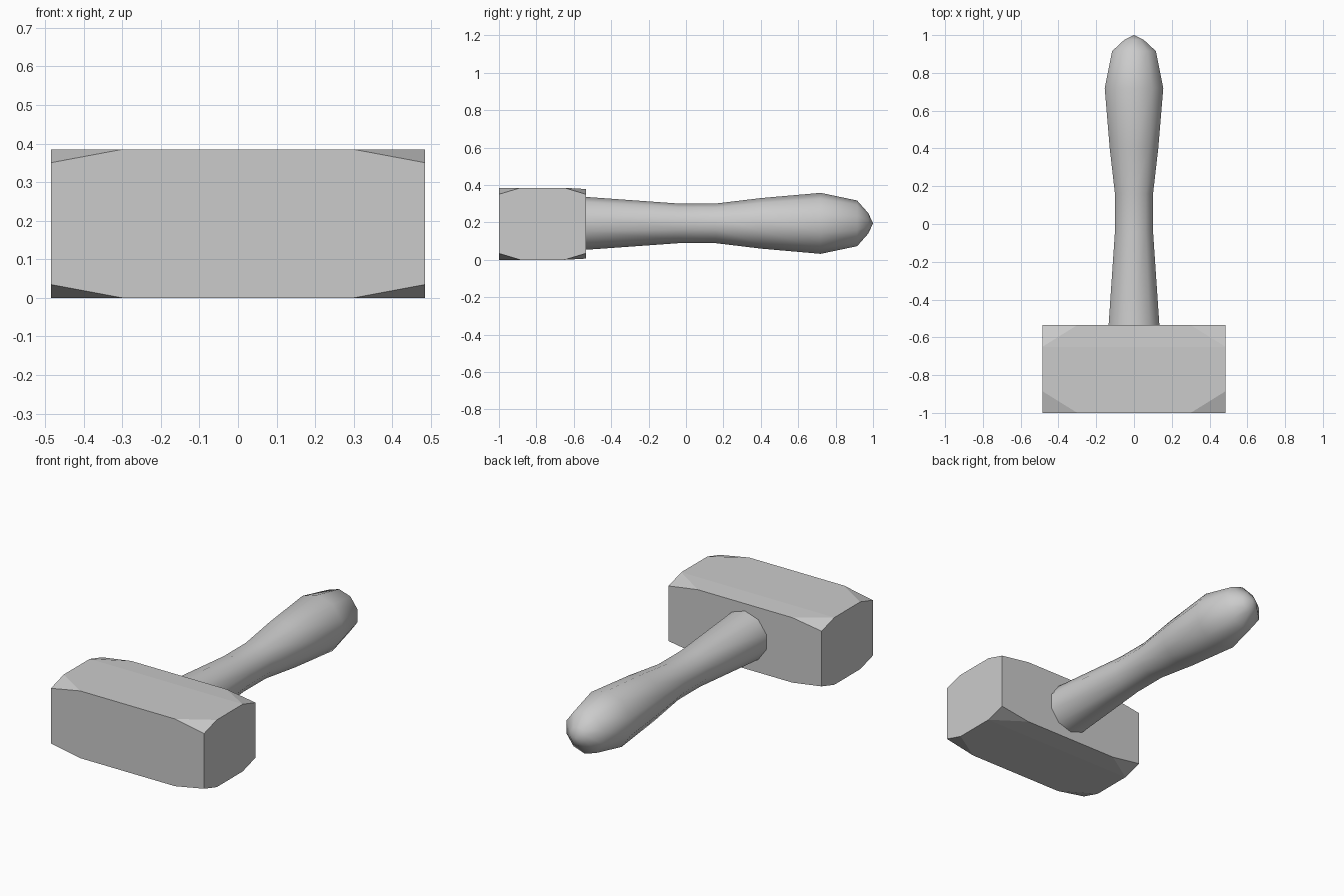
import bpy, bmesh
from math import sin, cos, tau

if "Cube" in bpy.data.objects:
    bpy.data.objects.remove(bpy.data.objects["Cube"])


def add_object(name, bm):
    bmesh.ops.recalc_face_normals(bm, faces=bm.faces)
    mesh = bpy.data.meshes.new(name)
    bm.to_mesh(mesh)
    bm.free()
    obj = bpy.data.objects.new(name, mesh)
    bpy.context.collection.objects.link(obj)
    return obj


MID_Z = 0.1925

# Mallet head: block with clipped corners, one quarter mirrored in x and z
quarter = [(0.485, -1, 0.158), (0.30, -1, 0.1925), (0.485, -0.885, 0.1925),
           (0.485, -0.65, 0.1925), (0.30, -0.535, 0.186), (0.485, -0.535, 0.158)]
bm = bmesh.new()
for sx in (-1, 1):
    for sz in (-1, 1):
        for x, y, z in quarter:
            bm.verts.new((sx * x, y, MID_Z + sz * z))
bmesh.ops.convex_hull(bm, input=bm.verts)
bmesh.ops.dissolve_limit(bm, angle_limit=0.01, verts=bm.verts, edges=bm.edges)
add_object("mallet_head", bm)

# Handle: ten-sided turned profile along y, (y, radius)
SIDES = 10
profile = [(-0.545, 0.142), (-0.04, 0.106), (0.16, 0.106), (0.40, 0.135),
           (0.72, 0.163), (0.915, 0.122), (0.975, 0.054)]
bm = bmesh.new()
rings = [[bm.verts.new((r * sin(tau * i / SIDES), y, MID_Z + 0.0025 + r * cos(tau * i / SIDES)))
          for i in range(SIDES)] for y, r in profile]
for a, b in zip(rings, rings[1:]):
    for i in range(SIDES):
        j = (i + 1) % SIDES
        bm.faces.new((a[i], a[j], b[j], b[i]))
tip = bm.verts.new((0, 1, MID_Z + 0.0025))
for i in range(SIDES):
    bm.faces.new((rings[-1][i], rings[-1][(i + 1) % SIDES], tip))
for f in bm.faces:
    f.smooth = True
add_object("handle", bm)
